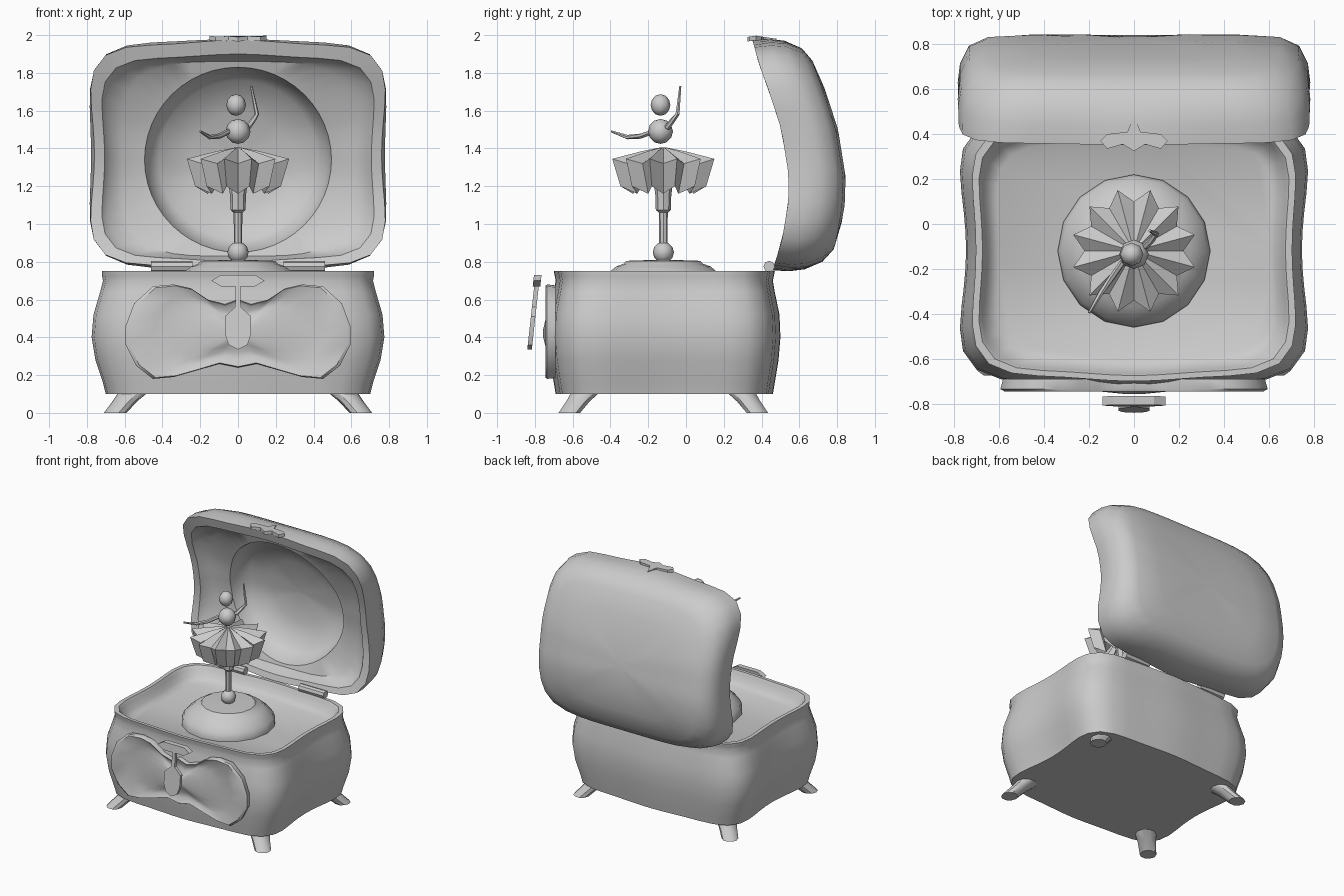
import bpy, bmesh, math
from mathutils import Vector

if "Cube" in bpy.data.objects:
    bpy.data.objects.remove(bpy.data.objects["Cube"])

N = 48


def finish(name, bm, angle=40):
    bmesh.ops.recalc_face_normals(bm, faces=bm.faces)
    me = bpy.data.meshes.new(name)
    bm.to_mesh(me)
    bm.free()
    ob = bpy.data.objects.new(name, me)
    bpy.context.collection.objects.link(ob)
    bpy.ops.object.select_all(action='DESELECT')
    ob.select_set(True)
    bpy.context.view_layer.objects.active = ob
    bpy.ops.object.shade_smooth_by_angle(angle=math.radians(angle))
    return ob


def loft(name, rings, angle=40):
    """Skin rings of equal length and cap both ends."""
    bm = bmesh.new()
    vs = [[bm.verts.new(p) for p in r] for r in rings]
    n = len(vs[0])
    for a, b in zip(vs, vs[1:]):
        for i in range(n):
            j = (i + 1) % n
            bm.faces.new((a[i], a[j], b[j], b[i]))
    bm.faces.new(vs[0])
    bm.faces.new(vs[-1])
    return finish(name, bm, angle)


def outline(hx, hy, w=0.0, k=0.0, p=5):
    """Serpentine rounded rectangle: waisted sides (w), waved front and back (k)."""
    pts = []
    for i in range(N):
        t = 2 * math.pi * i / N
        c, s = math.cos(t), math.sin(t)
        r = (abs(c) ** p + abs(s) ** p) ** (-1 / p)
        X, Y = c * r, s * r
        pts.append((X * (1 - w * math.cos(math.pi * Y / 2) ** 2),
                    hy * Y * (1 - k * math.sin(math.pi * X) ** 2)))
    m = max(x for x, y in pts)
    return [(x * hx / m, y) for x, y in pts]


def lathe(name, prof, cx, cy, n=24, angle=40):
    return loft(name, [[(cx + r * math.cos(2 * math.pi * i / n),
                         cy + r * math.sin(2 * math.pi * i / n), z)
                        for i in range(n)] for r, z in prof], angle)


def tube(name, pts, radii, n=6):
    rings = []
    for i, p in enumerate(pts):
        d = Vector(pts[min(i + 1, len(pts) - 1)]) - Vector(pts[max(i - 1, 0)])
        u = d.cross(Vector((0, 1, 0))).normalized()
        v = d.cross(u).normalized()
        rings.append([Vector(p) + radii[i] * (u * math.cos(2 * math.pi * k / n)
                      + v * math.sin(2 * math.pi * k / n)) for k in range(n)])
    return loft(name, rings)


def interp(table, z):
    if z <= table[0][0]:
        return table[0][1]
    for (a, u), (b, v) in zip(table, table[1:]):
        if z <= b:
            return u + (v - u) * (z - a) / (b - a)
    return table[-1][1]


# Box body: bulging outer wall, thin rim, inner wall and tray floor
body = [(.10, .66, .53, .07), (.10, .70, .575, .09), (.16, .715, .585, .09),
        (.28, .755, .605, .08), (.40, .775, .615, .075), (.52, .765, .61, .07),
        (.64, .73, .585, .06), (.70, .715, .575, .055), (.725, .72, .58, .055),
        (.75, .72, .585, .055), (.75, .69, .56, .055), (.73, .675, .55, .05),
        (.68, .655, .53, .05), (.65, .61, .49, .04)]
loft("box_body", [[(x, y - .115, z) for x, y in outline(hx, hy, w, .03)]
                  for z, hx, hy, w in body])

# Splayed feet
for sx in (-1, 1):
    for sy in (-1, 1):
        rings = []
        for z, o, r in ((.24, .0, .09), (.13, .01, .085), (.06, .075, .065), (0, .125, .06)):
            rings.append([(sx * (.525 + o) + r * math.cos(a), sy * (.385 + o * .9) - .12 + r * math.sin(a), z)
                          for a in [2 * math.pi * i / 10 for i in range(10)]])
        loft("foot", rings)

# Twin-lobed front panel, each lobe slightly dished
half = [(0, .60), (.07, .575), (.16, .60), (.25, .66), (.34, .68), (.45, .67), (.55, .58),
        (.595, .46), (.595, .36), (.54, .25), (.45, .18), (.34, .19), (.2, .23), (.1, .26), (0, .24)]
shape = half + [(-x, z) for x, z in half[-2:0:-1]]
loft("front_panel", [[(x * s, y, .42 + (z - .42) * s) for x, z in shape]
                     for s, y in ((.98, -.69), (1, -.735), (.97, -.745), (.75, -.725), (.55, -.725),
                                  (.35, -.74), (.05, -.758))])


# Clasp: bow plate with stem and drop
def slab(name, pts, place, d):
    return loft(name, [[place(x, v, o) for x, v in pts] for o in (-d, d)], 30)


def hang(x, z, o):
    return (x, -.785 - .11 * (.73 - z) + o, z)


slab("clasp_plate", [(-.14, .70), (-.09, .73), (.09, .73), (.14, .70), (.09, .67), (-.09, .67)], hang, .02)
slab("clasp_drop", [(-.012, .68), (.012, .68), (.015, .56), (.07, .51), (.07, .42), (.05, .36),
                    (0, .335), (-.05, .36), (-.07, .42), (-.07, .51), (-.015, .56)], hang, .012)

# Open lid: pillow-shaped shell on a curved rim, lined inside around a deep round recess
RIM = [(.75, .455), (.9, .505), (1.1, .54), (1.25, .545), (1.5, .505), (1.7, .44), (1.85, .385), (1.98, .35)]


def lid_ring(hx, hz, off, w=0.0, k=0.0, p=5, cz=1.365):
    return [(x, interp(RIM, z + cz) + off, z + cz) for x, z in outline(hx, hz, w, k, p)]


loft("lid", [lid_ring(.05, .05, .3), lid_ring(.25, .2, .3), lid_ring(.45, .36, .3),
             lid_ring(.65, .50, .288), lid_ring(.735, .565, .25), lid_ring(.775, .605, .17, .01, .01),
             lid_ring(.785, .615, .09, .03, .02), lid_ring(.78, .61, 0, .06, .035),
             lid_ring(.72, .55, 0, .05, .03, 5, 1.35), lid_ring(.69, .535, .04, .04, .02, 5, 1.35),
             lid_ring(.61, .515, .08, .01, 0, 4, 1.345), lid_ring(.495, .49, .08, p=2, cz=1.34),
             lid_ring(.475, .47, .16, p=2, cz=1.34), lid_ring(.42, .42, .22, p=2, cz=1.34),
             lid_ring(.25, .25, .25, p=2, cz=1.34), lid_ring(.03, .03, .25, p=2, cz=1.34)])

# Catch at the lid's front edge
slab("lid_catch", [(-.15, .37), (-.12, .335), (-.05, .355), (0, .325), (.05, .355), (.12, .335),
                   (.15, .37), (.12, .40), (.03, .41), (0, .48), (-.03, .41), (-.12, .40)],
     lambda x, y, o: (x, y, 1.985 - .15 * abs(y - .37) + o), .012)

# Hinge barrels
for sx in (-1, 1):
    tube("hinge", [(sx * .24, .44, .775), (sx * .46, .44, .775)], [.03, .03], 8)

# Turntable dome and ball
CY = -.12
lathe("turntable", [(.34, .64), (.34, .67), (.325, .71), (.28, .75), (.25, .775), (.21, .79), (.195, .805), (.05, .81)],
      0, CY, 16)


def ball(name, loc, r, sz=1.0):
    bm = bmesh.new()
    bmesh.ops.create_uvsphere(bm, u_segments=8, v_segments=6, radius=r)
    for v in bm.verts:
        v.co = Vector((v.co.x, v.co.y, v.co.z * sz)) + Vector(loc)
    return finish(name, bm, 50)


ball("turntable_ball", (0, CY, .85), .056)

# Dancing figure
lathe("figure_legs", [(.022, .88), (.022, .98), (.024, 1.06), (.04, 1.075), (.042, 1.15), (.055, 1.25), (.03, 1.34)],
      0, CY, 8)
P = 24


def pleat(ra, za, rb, zb):
    return [((ra if i % 2 else rb) * math.cos(2 * math.pi * i / P),
             CY + (ra if i % 2 else rb) * math.sin(2 * math.pi * i / P),
             (za if i % 2 else zb)) for i in range(P)]


loft("figure_skirt", [pleat(.015, 1.405, .015, 1.405), pleat(.12, 1.385, .11, 1.36),
                      pleat(.28, 1.345, .22, 1.32), pleat(.235, 1.2, .16, 1.16),
                      pleat(.16, 1.26, .11, 1.23), pleat(.03, 1.36, .03, 1.35)], 20)
ball("figure_torso", (0, CY - .015, 1.49), .066)
ball("figure_head", (-.01, CY - .015, 1.63), .052, 1.1)
tube("figure_arm_forward", [(-.05, -.17, 1.49), (-.10, -.24, 1.465), (-.15, -.31, 1.46), (-.2, -.395, 1.49)],
     [.014, .014, .012, .006])
tube("figure_arm_raised", [(.05, -.1, 1.51), (.08, -.07, 1.55), (.1, -.045, 1.58), (.07, -.03, 1.73)],
     [.016, .014, .012, .006])
